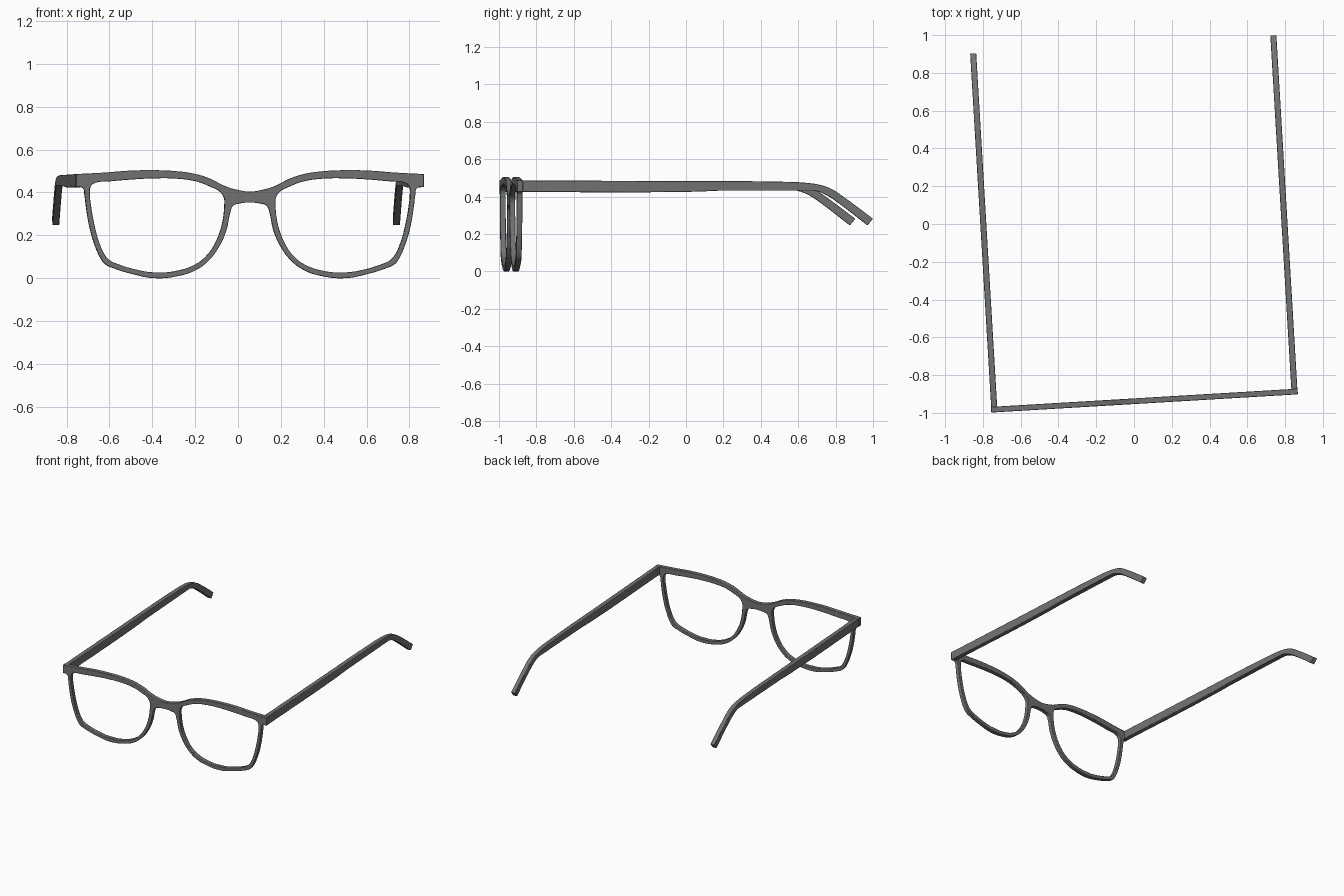
import bpy, bmesh, math
from mathutils import Matrix

if "Cube" in bpy.data.objects:
    bpy.data.objects.remove(bpy.data.objects["Cube"])

# whole pair is turned slightly about z
WORLD = Matrix.Translation((0.055, -0.932, 0)) @ Matrix.Rotation(math.radians(3.4), 4, 'Z')

# dark grey plastic
DARK = bpy.data.materials.new("dark_plastic")
DARK.diffuse_color = (0.17, 0.17, 0.17, 1)
DARK.use_nodes = True
DARK.node_tree.nodes["Principled BSDF"].inputs["Base Color"].default_value = DARK.diffuse_color


def plate(name, loops, thick, place, sharp=()):
    """Smooth closed outlines (later loops are holes) extruded to a bevelled plate."""
    cu = bpy.data.curves.new(name, 'CURVE')
    cu.dimensions = '2D'
    cu.fill_mode = 'BOTH'
    cu.extrude = thick / 2
    cu.resolution_u = 4
    for pts in loops:
        sp = cu.splines.new('BEZIER')
        sp.bezier_points.add(len(pts) - 1)
        sp.use_cyclic_u = True
        for bp, p in zip(sp.bezier_points, pts):
            bp.co = (p[0], p[1], 0)
            h = 'VECTOR' if p in sharp else 'AUTO'
            bp.handle_left_type = bp.handle_right_type = h
    tmp = bpy.data.objects.new(name + "_outline", cu)
    bpy.context.collection.objects.link(tmp)
    bpy.context.view_layer.update()
    me = bpy.data.meshes.new_from_object(tmp.evaluated_get(bpy.context.evaluated_depsgraph_get()))
    bpy.data.objects.remove(tmp)
    bm = bmesh.new()
    bm.from_mesh(me)
    bmesh.ops.remove_doubles(bm, verts=bm.verts, dist=1e-4)
    bm.transform(place)
    bmesh.ops.recalc_face_normals(bm, faces=bm.faces)
    bm.to_mesh(me)
    bm.free()
    me.materials.clear()
    me.materials.append(DARK)
    ob = bpy.data.objects.new(name, me)
    bpy.context.collection.objects.link(ob)
    ob.matrix_world = WORLD
    bev = ob.modifiers.new("soft_edges", 'BEVEL')
    bev.width = 0.003
    bev.segments = 2
    bev.limit_method = 'ANGLE'
    bev.angle_limit = math.radians(50)
    bev.use_clamp_overlap = False
    bpy.ops.object.select_all(action='DESELECT')
    ob.select_set(True)
    bpy.context.view_layer.objects.active = ob
    bpy.ops.object.shade_smooth_by_angle(angle=math.radians(35))
    return ob


# front frame: right half of the outer outline, bridge top round to bridge underside
half = [(0, .404), (.056, .412), (.117, .430), (.187, .465), (.257, .487), (.35, .500),
        (.444, .504), (.561, .502), (.678, .493), (.813, .486), (.813, .425), (.780, .420),
        (.773, .390), (.766, .334), (.752, .25), (.729, .166), (.696, .090), (.676, .065),
        (.635, .046), (.551, .020), (.444, .0), (.327, .012), (.252, .038), (.192, .083),
        (.144, .147), (.109, .227), (.092, .306), (.079, .338), (.051, .348), (0, .353)]
outer = half + [(-x, z) for x, z in half[-2:0:-1]]
# lens opening
lens = [(.119, .343), (.120, .371), (.136, .400), (.187, .428), (.248, .451), (.336, .464),
        (.444, .466), (.561, .460), (.664, .451), (.72, .446), (.743, .430), (.748, .39),
        (.742, .334), (.727, .25), (.704, .166), (.674, .103), (.651, .081), (.619, .067),
        (.551, .045), (.444, .027), (.336, .036), (.254, .065), (.200, .108), (.159, .171),
        (.132, .245)]
lens_left = [(-x, z) for x, z in lens]
corners = [(s * .813, z) for s in (1, -1) for z in (.486, .425)]
plate("front_frame", [outer, lens, lens_left], 0.030,
      Matrix.Translation((0, -0.003, 0)) @ Matrix.Rotation(math.pi / 2, 4, 'X'), corners)

# temples: side profile with the drop behind the ear
temple = [(.010, .486), (.70, .483), (1.40, .479), (1.52, .474), (1.60, .463), (1.66, .443),
          (1.73, .398), (1.887, .281), (1.858, .246), (1.703, .365), (1.645, .404),
          (1.58, .430), (1.50, .437), (1.17, .435), (.90, .425), (.010, .425)]
ends = [temple[0], temple[7], temple[8], temple[-1]]
for side, s in (("right", 1), ("left", -1)):
    place = Matrix(((0, 0, 1, s * 0.796), (1, 0, 0, 0), (0, 1, 0, 0), (0, 0, 0, 1)))
    plate("temple_" + side, [temple], 0.032, place, ends)
